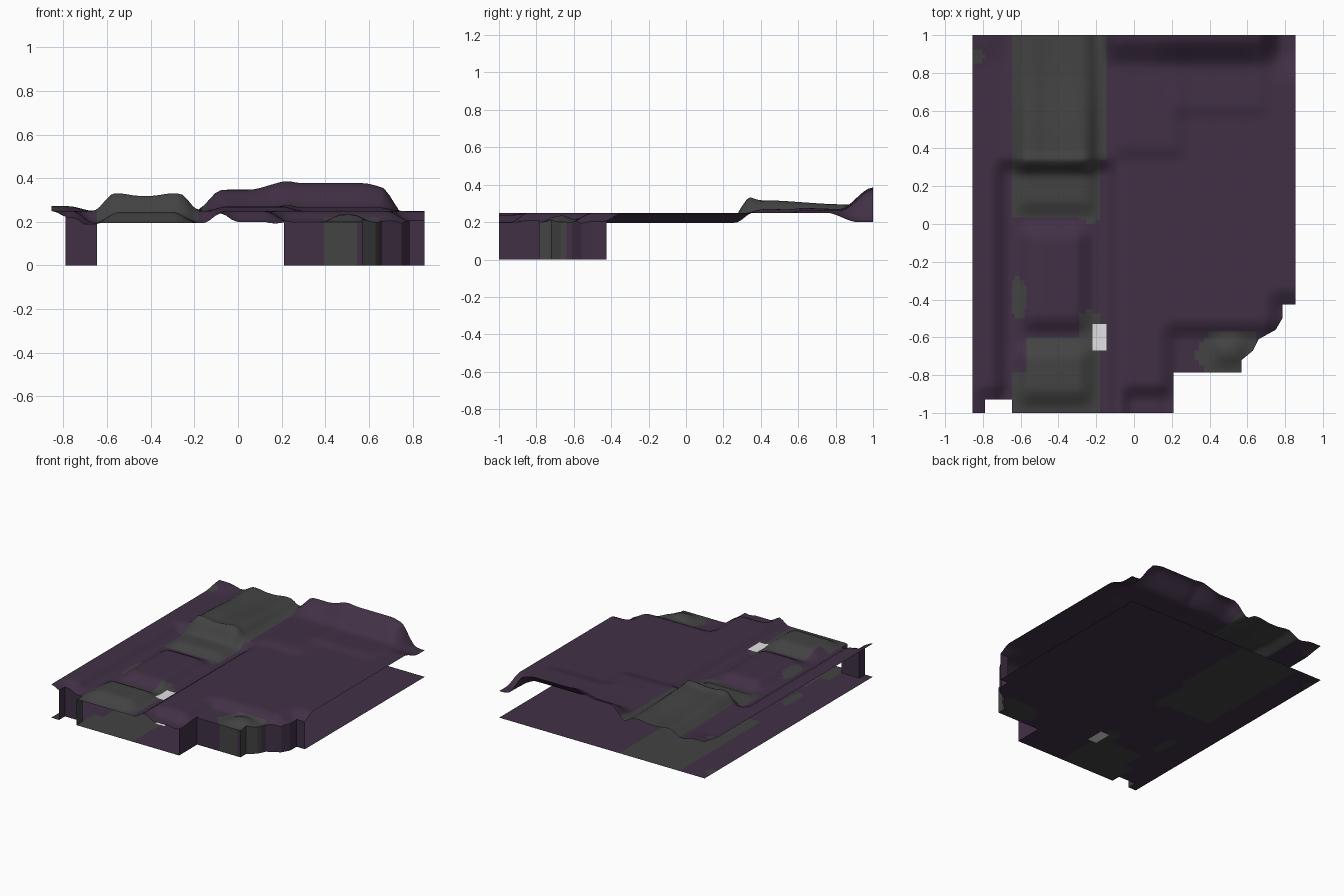
import bpy
import bmesh
from mathutils import Vector

cube = bpy.data.objects.get("Cube")
if cube:
    bpy.data.objects.remove(cube, do_unlink=True)

W = 0.855  # half width
STEP = 0.025


def material(name, color):
    m = bpy.data.materials.new(name)
    m.use_nodes = True
    m.diffuse_color = color
    bsdf = m.node_tree.nodes["Principled BSDF"]
    bsdf.inputs["Base Color"].default_value = color
    bsdf.inputs["Roughness"].default_value = 0.9
    return m


MATERIALS = [material("dark_purple", (0.053, 0.030, 0.060, 1)),
             material("charcoal_grey", (0.056, 0.056, 0.056, 1)),
             material("pale_white", (0.75, 0.74, 0.76, 1))]

# Front edge of the plan, from left corner to right corner
FRONT = [(-W, -1), (-0.79, -1), (-0.79, -0.93), (-0.645, -0.93), (-0.645, -1),
         (0.21, -1), (0.21, -0.785), (0.57, -0.785), (0.57, -0.72), (0.63, -0.67),
         (0.66, -0.61), (0.75, -0.56), (0.785, -0.5), (0.785, -0.425), (W, -0.425)]
OUTLINE = FRONT + [(W, 1), (-W, 1)]

# Grey rectangles (x0, x1, y0, y1) and ellipses (x, y, rx, ry)
RECTS = [(-0.645, -0.145, 0.34, 1), (-0.645, -0.18, 0.035, 0.34),
         (-0.645, -0.18, -1, -0.785), (-0.57, -0.18, -0.785, -0.6),
         (-0.29, -0.18, -0.6, -0.5), (0.42, 0.645, -0.785, -0.57)]
ELLIPSES = [(0.47, -0.69, 0.14, 0.12), (-0.61, -0.39, 0.04, 0.11),
            (-0.83, 0.895, 0.035, 0.04), (-0.235, -0.5, 0.055, 0.04),
            (-0.235, 0.045, 0.055, 0.04)]
WHITE = (-0.22, -0.145, -0.67, -0.53)


def in_rect(x, y, r):
    return r[0] < x < r[1] and r[2] < y < r[3]


def color_index(x, y):
    if in_rect(x, y, WHITE):
        return 2
    grey = any(in_rect(x, y, r) for r in RECTS)
    grey = grey or any(((x - a) / c) ** 2 + ((y - b) / d) ** 2 < 1
                       for a, b, c, d in ELLIPSES)
    return int(grey)


def ramp(v, a, b):
    t = min(max((v - a) / (b - a), 0), 1)
    return t * t * (3 - 2 * t)


def bump(x, y, x0, x1, y0, y1, s=0.1):
    """Soft-edged box, one inside and zero outside."""
    return (ramp(x, x0, x0 + s) * ramp(-x, -x1, s - x1)
            * ramp(y, y0, y0 + s) * ramp(-y, -y1, s - y1))


def height(x, y):
    z = 0.25
    # Sunken left area with its cushion, strip end and front patch
    z -= 0.055 * bump(x, y, -0.76, -0.06, -1.2, 0.36)
    z += 0.05 * bump(x, y, -0.64, -0.2, -0.6, 0.03, 0.12)
    z += 0.03 * bump(x, y, -0.66, -0.17, 0.03, 0.4)
    z += 0.05 * bump(x, y, -0.66, -0.18, -0.99, -0.6, 0.12)
    # Raised strip at the back with two soft ribs
    fall = 1 - 0.4 * ramp(y, 0.4, 0.85)
    z += 0.055 * fall * bump(x, y, -0.67, -0.17, 0.24, 1.3)
    z += 0.012 * (bump(x, y, -0.65, -0.45, 0.25, 1.3) + bump(x, y, -0.4, -0.18, 0.25, 1.3))
    # Stepped rise at the back right
    z += 0.02 * bump(x, y, -0.15, 0.3, 0.32, 1.3) * fall
    z += 0.02 * bump(x, y, 0.15, 0.75, 0.54, 1.3) * fall
    # Back lip, curling up in the middle and down in the corner
    lip = ramp(y, 0.82, 1.0)
    z += lip * (0.085 * bump(x, y, -0.2, 0.78, -2, 2, 0.12)
                + 0.03 * bump(x, y, 0.05, 0.72, -2, 2, 0.15)
                + 0.022 * ramp(-x, 0.66, 0.78))
    z -= 0.05 * ramp(x, 0.66, 0.82) * ramp(y, 0.75, 0.92)
    # Edges rolling down along the front
    z -= 0.05 * ramp(x, 0.12, 0.24) * ramp(-y, 0.5, 0.62)
    z -= 0.05 * bump(x, y, -0.1, 0.24, -1.3, -0.84)
    z -= 0.05 * ramp(x, 0.68, 0.8) * ramp(-y, 0.33, 0.45) * ramp(-y, -0.7, 0.5)
    z -= 0.03 * ramp(-x, 0.62, 0.7) * bump(x, y, -W, -0.6, -1.2, -0.85, 0.08)
    z += 0.035 * bump(x, y, 0.38, 0.62, -0.78, -0.56)
    return max(z, 0.19)


def inside(x, y):
    hit = False
    for (ax, ay), (bx, by) in zip(OUTLINE, OUTLINE[1:] + OUTLINE[:1]):
        if (ay > y) != (by > y) and x < ax + (y - ay) * (bx - ax) / (by - ay):
            hit = not hit
    return hit


def cut(bm, point, normal, faces=None):
    faces = list(faces or bm.faces)
    geom = set(faces)
    for f in faces:
        geom.update(f.edges)
        geom.update(f.verts)
    bmesh.ops.bisect_plane(bm, geom=list(geom), plane_co=point, plane_no=normal, dist=1e-5)


def cut_lines(extra, half):
    """Even grid lines, shifted onto colour and outline borders."""
    lines = sorted({v for v in extra if abs(v) < half})
    grid = [-half + STEP * i for i in range(1, int(2 * half / STEP))]
    return lines + [g for g in grid if all(abs(g - v) > 0.009 for v in lines)]


def plan():
    bm = bmesh.new()
    bm.faces.new([bm.verts.new(c) for c in ((-W, -1, 0), (W, -1, 0), (W, 1, 0), (-W, 1, 0))])
    boxes = RECTS + [WHITE]
    for x in cut_lines([p[0] for p in FRONT] + [v for b in boxes for v in b[:2]], W):
        cut(bm, (x, 0, 0), (1, 0, 0))
    for y in cut_lines([p[1] for p in FRONT] + [v for b in boxes for v in b[2:]], 1):
        cut(bm, (0, y, 0), (0, 1, 0))
    # Slanted cuts for the rounded front corner
    for a, b in zip(FRONT, FRONT[1:]):
        if abs(a[0] - b[0]) > 1e-4 and abs(a[1] - b[1]) > 1e-4:
            near = [f for f in bm.faces
                    if in_rect(*f.calc_center_median()[:2], (0.55, 0.83, -0.76, -0.42))]
            cut(bm, (*a, 0), (b[1] - a[1], a[0] - b[0], 0), near)
    outside = [f for f in bm.faces if not inside(*f.calc_center_median()[:2])]
    bmesh.ops.delete(bm, geom=outside, context='FACES')
    return bm


def finish(bm, name):
    for f in bm.faces:
        c = f.calc_center_median()
        f.material_index = color_index(c.x, c.y)
    mesh = bpy.data.meshes.new(name)
    bm.to_mesh(mesh)
    for m in MATERIALS:
        mesh.materials.append(m)
    ob = bpy.data.objects.new(name, mesh)
    bpy.context.collection.objects.link(ob)
    return ob


base = plan()

# Flat floor
finish(base, "floor_sheet")

# Walls along the recessed front edges only
walls = base.copy()
rim = [e for e in walls.edges if e.is_boundary]


def recessed(e):
    m = (e.verts[0].co + e.verts[1].co) / 2
    return abs(m.x) < W - 0.002 and -0.998 < m.y < 0.99


new = bmesh.ops.extrude_edge_only(walls, edges=[e for e in rim if recessed(e)])["geom"]
keep = {g for g in new if isinstance(g, bmesh.types.BMFace)}
for v in (g for g in new if isinstance(g, bmesh.types.BMVert)):
    v.co.z = height(v.co.x, v.co.y)
bmesh.ops.delete(walls, geom=[f for f in walls.faces if f not in keep], context='FACES')
for f in walls.faces:
    f.normal_update()
    c = f.calc_center_median() + Vector((f.normal.x, f.normal.y, 0)) * 0.02
    if inside(c.x, c.y):
        f.normal_flip()
finish(walls, "front_walls")

# Rolling upper sheet
for v in base.verts:
    v.co.z = height(v.co.x, v.co.y)
top = finish(base, "upper_sheet")
for p in top.data.polygons:
    p.use_smooth = True
